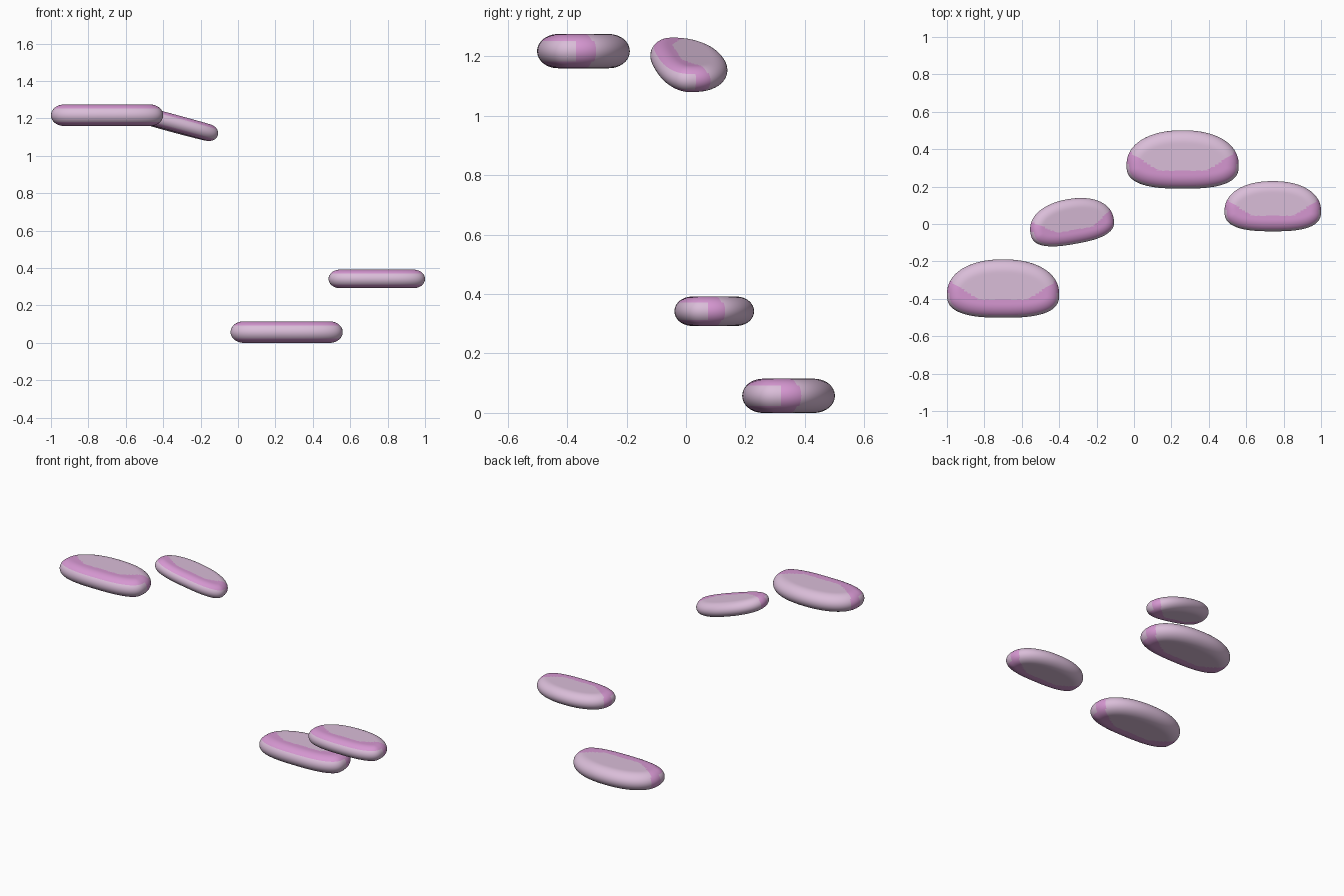
import bpy, bmesh, math

if "Cube" in bpy.data.objects:
    bpy.data.objects.remove(bpy.data.objects["Cube"])

def material(name, rgb):
    m = bpy.data.materials.new(name)
    m.diffuse_color = (*rgb, 1)
    m.use_nodes = True
    m.node_tree.nodes["Principled BSDF"].inputs["Base Color"].default_value = m.diffuse_color
    return m

PALE = material("pale_mauve", (0.70, 0.51, 0.69))
PINK = material("orchid_pink", (0.67, 0.31, 0.64))

A, TOP, LOW, Y0 = 0.30, 0.187, 0.125, -0.031   # outline half sizes, widest line
H, INSET, N = 0.0575, 0.07, 128

def outline(i):
    """Point and outward normal on the squarish front / arched back outline."""
    t = 2 * math.pi * (i + 0.5) / N
    c, s = math.cos(t), math.sin(t)
    b, n = (TOP, 2.2) if s > 0 else (LOW, 2.7)
    x = math.copysign(A * abs(c) ** (2 / n), c)
    y = math.copysign(b * abs(s) ** (2 / n), s)
    nx = math.copysign((abs(x) / A) ** (n - 1) / A, c)
    ny = math.copysign((abs(y) / b) ** (n - 1) / b, s)
    l = math.hypot(nx, ny)
    return x, y + Y0, nx / l, ny / l

def is_pink(p):
    """Pink ring around the pale front patch."""
    ax = abs(p.x)
    back_edge = -0.06 + 0.65 * max(0, ax - 0.13)
    front = abs(p.z) < 0.037 and p.y < -0.02
    return p.y < back_edge and not front

def pebble(name, loc, size=1.0, rot=(0, 0, 0)):
    bm = bmesh.new()
    pts = [outline(i) for i in range(N)]
    # rings: bottom cap, rounded rim, top cap
    caps = [k / 12 for k in range(1, 12)]
    rings = [(f, INSET, -H) for f in caps]
    for k in range(25):
        t = -math.pi / 2 + math.pi * k / 24
        rings.append((1, INSET * (1 - math.cos(t)), H * math.sin(t)))
    rings += [(f, INSET, H) for f in reversed(caps)]
    rows = []
    for f, d, z in rings:
        rows.append([bm.verts.new((f * (x - d * nx), Y0 * (1 - f) + f * (y - d * ny), z))
                     for x, y, nx, ny in pts])
    for a, b in zip(rows, rows[1:]):
        for i in range(N):
            j = (i + 1) % N
            bm.faces.new((a[i], a[j], b[j], b[i]))
    bm.faces.new(list(reversed(rows[0])))
    bm.faces.new(rows[-1])
    bmesh.ops.recalc_face_normals(bm, faces=bm.faces)
    for f in bm.faces:
        f.smooth = True
        f.material_index = int(is_pink(f.calc_center_median()))
    me = bpy.data.meshes.new(name)
    bm.to_mesh(me)
    bm.free()
    me.materials.append(PALE)
    me.materials.append(PINK)
    ob = bpy.data.objects.new(name, me)
    ob.location, ob.scale = loc, (size,) * 3
    ob.rotation_euler = [math.radians(r) for r in rot]
    bpy.context.collection.objects.link(ob)

# four floating pebbles
pebble("upper_left_pebble", (-0.70, -0.345, 1.217))
pebble("tilted_pebble", (-0.335, 0.013, 1.171), 0.775, (0, 15, 10))
pebble("lower_pebble", (0.26, 0.345, 0.0575))
pebble("right_pebble", (0.742, 0.095, 0.342), 0.86)
